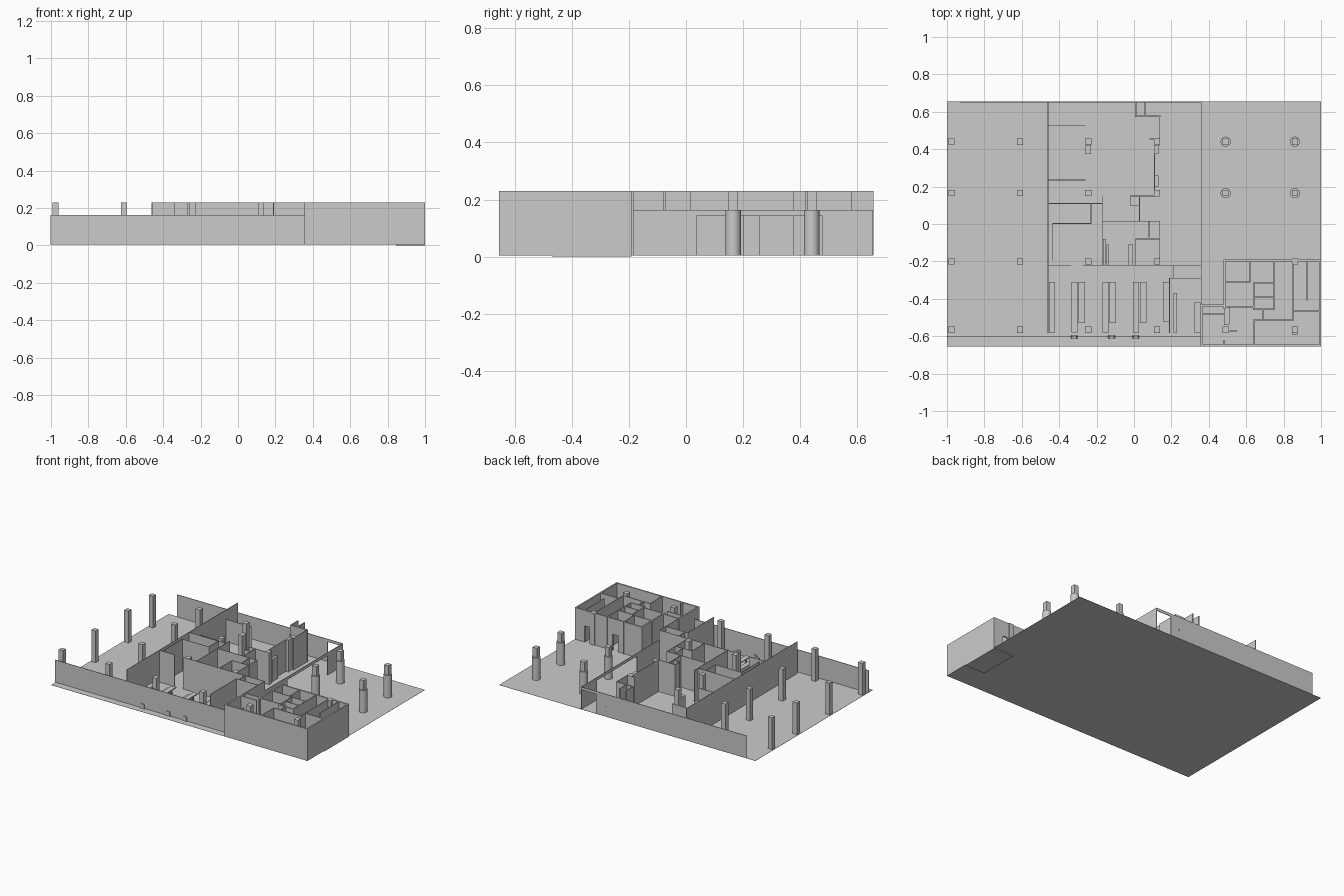
import bpy, bmesh

F = 0.006          # floor level
LOW, HIGH = 0.163, 0.23


def mesh_object(name, bm):
    me = bpy.data.meshes.new(name)
    bm.to_mesh(me)
    bm.free()
    ob = bpy.data.objects.new(name, me)
    bpy.context.collection.objects.link(ob)
    return ob


def add_box(bm, x0, x1, y0, y1, z0, z1):
    r = bmesh.ops.create_cube(bm, size=1)
    for v in r["verts"]:
        v.co = (x0 + (v.co.x + .5) * (x1 - x0),
                y0 + (v.co.y + .5) * (y1 - y0),
                z0 + (v.co.z + .5) * (z1 - z0))


def boxes(name, items):
    bm = bmesh.new()
    for b in items:
        add_box(bm, *b)
    return mesh_object(name, bm)


def walls(name, segs, top, t=0.004, base=F):
    """Each segment is (x0, y0, x1, y1) along an axis."""
    h = t / 2
    return boxes(name, [(min(a, c) - h, max(a, c) + h, min(b, d) - h, max(b, d) + h, base, top)
                        for a, b, c, d in segs])


# floor plate and the thin slab beneath the corner room
boxes("floor", [(-1, 1, -.655, .655, F - .001, F)])
boxes("corner_room_slab", [(.845, 1, -.47, -.19, 0, F - .001)])

# structural column grid: square, or round with a square head
cols_x = [-.975, -.61, -.245, .123, .49, .86]
cols_y = [.44, .165, -.2, -.565]
square, heads = [], []
bm = bmesh.new()
c = .0165
for x in cols_x:
    for y in cols_y:
        box = (x - c, x + c, y - c, y + c)
        if x > .4 and y > 0:
            r = bmesh.ops.create_cone(bm, cap_ends=True, segments=32, radius1=.027,
                                      radius2=.027, depth=LOW - F)
            bmesh.ops.translate(bm, verts=r["verts"], vec=(x, y, (LOW + F) / 2))
            heads.append((*box, LOW, HIGH))
        elif not (x == .49 and y == -.2):
            square.append((*box, F, HIGH))
round_cols = mesh_object("round_columns", bm)
for p in round_cols.data.polygons:
    p.use_smooth = len(p.vertices) == 4
boxes("square_columns", square)
boxes("column_heads", heads)

# perimeter facades
walls("front_wall", [(-1, -.603, .355, -.603)], LOW)
walls("back_wall", [(-.93, .652, .24, .652)], LOW)
walls("back_door_lintel", [(.24, .652, .36, .652)], LOW, base=.143)
walls("hall_side_wall", [(.36, -.29, .36, .035), (.36, .48, .36, .652)], LOW)
walls("hall_side_lintel", [(.36, .035, .36, .48)], LOW, base=.143)
walls("long_partition", [(-.46, -.58, -.46, .652)], HIGH)
boxes("door_handles", [(x - .004, x + .004, .653, .655, .06, .075) for x in (.2, .17, .055)])

# wall between dining area and the middle rooms
walls("dining_back_wall", [(-.46, -.22, -.34, -.22), (-.27, -.22, .36, -.22),
                           (.21, -.22, .21, -.29), (.19, -.29, .36, -.29),
                           (.19, -.29, .19, -.58), (.36, -.22, .36, -.43)], HIGH)

# middle rooms
walls("middle_room_walls", [
    (-.46, .11, -.17, .11), (-.435, .003, -.23, .003), (-.23, .003, -.23, .11),
    (-.435, .003, -.435, -.19), (-.17, .15, -.17, -.22),
    (-.17, .015, .138, .015), (.138, .015, .138, -.07), (.01, -.08, .138, -.08),
    (.138, -.08, .138, -.2), (.08, .015, .08, -.07), (.01, -.08, .01, -.22),
    (.03, .015, .03, .15), (.03, .15, .138, .15),
    (-.02, .1, .03, .1), (-.02, .1, -.02, .15), (-.02, .15, .03, .15)], HIGH)
walls("stall_partitions", [(-.46, .525, -.26, .525), (-.46, .235, -.26, .235)], LOW)

# hall spine wall and rear closet
walls("hall_spine_wall", [(.11, .15, .11, .45), (.085, .455, .11, .455), (.138, .42, .138, .575)], HIGH)
walls("rear_closet_walls", [(.01, .575, .138, .575), (.01, .575, .01, .652),
                            (.06, .58, .06, .652)], HIGH, .008)
boxes("spine_cupboards", [(.112, .13, .375, .42, F, HIGH), (.112, .13, .2, .26, F, LOW),
                          (-.26, -.23, .375, .42, F, LOW)])

# corner suite: outer walls with two rear doorways
T = .01
walls("suite_outer_walls", [
    (.36, -.65, .995, -.65), (.995, -.65, .995, -.195), (.36, -.65, .36, -.435),
    (.36, -.435, .48, -.435), (.483, -.45, .483, -.195),
    (.483, -.195, .66, -.195), (.71, -.195, .88, -.195), (.93, -.195, .995, -.195)], HIGH, T)
walls("suite_door_lintels", [(.66, -.195, .71, -.195), (.88, -.195, .93, -.195)],
      HIGH, T, .12)
walls("suite_inner_walls", [
    (.36, -.483, .48, -.483), (.48, -.31, .62, -.31), (.62, -.19, .62, -.31),
    (.75, -.19, .75, -.31), (.64, -.315, .75, -.315), (.64, -.315, .64, -.45),
    (.64, -.39, .75, -.39), (.64, -.455, .75, -.455), (.75, -.315, .75, -.455),
    (.48, -.442, .64, -.442), (.69, -.455, .69, -.515), (.64, -.515, .85, -.515),
    (.64, -.515, .64, -.65), (.85, -.19, .85, -.515), (.85, -.465, 1 - T, -.465),
    (.925, -.2, .925, -.405), (.48, -.625, .48, -.65)], HIGH, .007)
boxes("suite_counters", [(.48, .51, -.54, -.445, F, .06), (.51, .55, -.575, -.57, F, .06),
                         (.845, .875, -.59, -.58, F, .08)])

# dining tables on end legs, with bench seats alongside
table_tops, table_legs, benches = [], [], []
for x in (-.335, -.168, -.005):
    benches.append((x, x + .033, -.58, -.31, F, .035))
    table_tops.append((x + .037, x + .072, -.53, -.31, .05, .056))
    for y in (-.51, -.34):
        table_legs.append((x + .05, x + .058, y, y + .008, F, .05))
benches += [(-.455, -.422, -.58, -.31, F, .035), (.155, .188, -.52, -.31, F, .035),
            (.21, .23, -.58, -.37, F, .05), (.32, .355, -.58, -.42, F, .05)]
boxes("dining_tables", table_tops)
boxes("table_legs", table_legs)
boxes("benches", benches)

# low counters by the middle corridor
boxes("corridor_counters", [(-.165, -.15, -.22, -.08, F, .06), (-.148, -.133, -.22, -.11, F, .05),
                            (-.03, -.005, -.22, -.11, F, .06)])

# tapered seat ends poking through the front wall
bm = bmesh.new()
for x in (-.32, -.12, .01):
    prof = [(-.018, F), (.018, F), (.012, .037), (-.012, .037)]
    a = [bm.verts.new((x + px, -.611, z)) for px, z in prof]
    b = [bm.verts.new((x + px, -.595, z)) for px, z in prof]
    bm.faces.new(a)
    bm.faces.new(b[::-1])
    for i in range(4):
        j = (i + 1) % 4
        bm.faces.new((a[j], a[i], b[i], b[j]))
bmesh.ops.recalc_face_normals(bm, faces=bm.faces)
mesh_object("seat_ends", bm)
